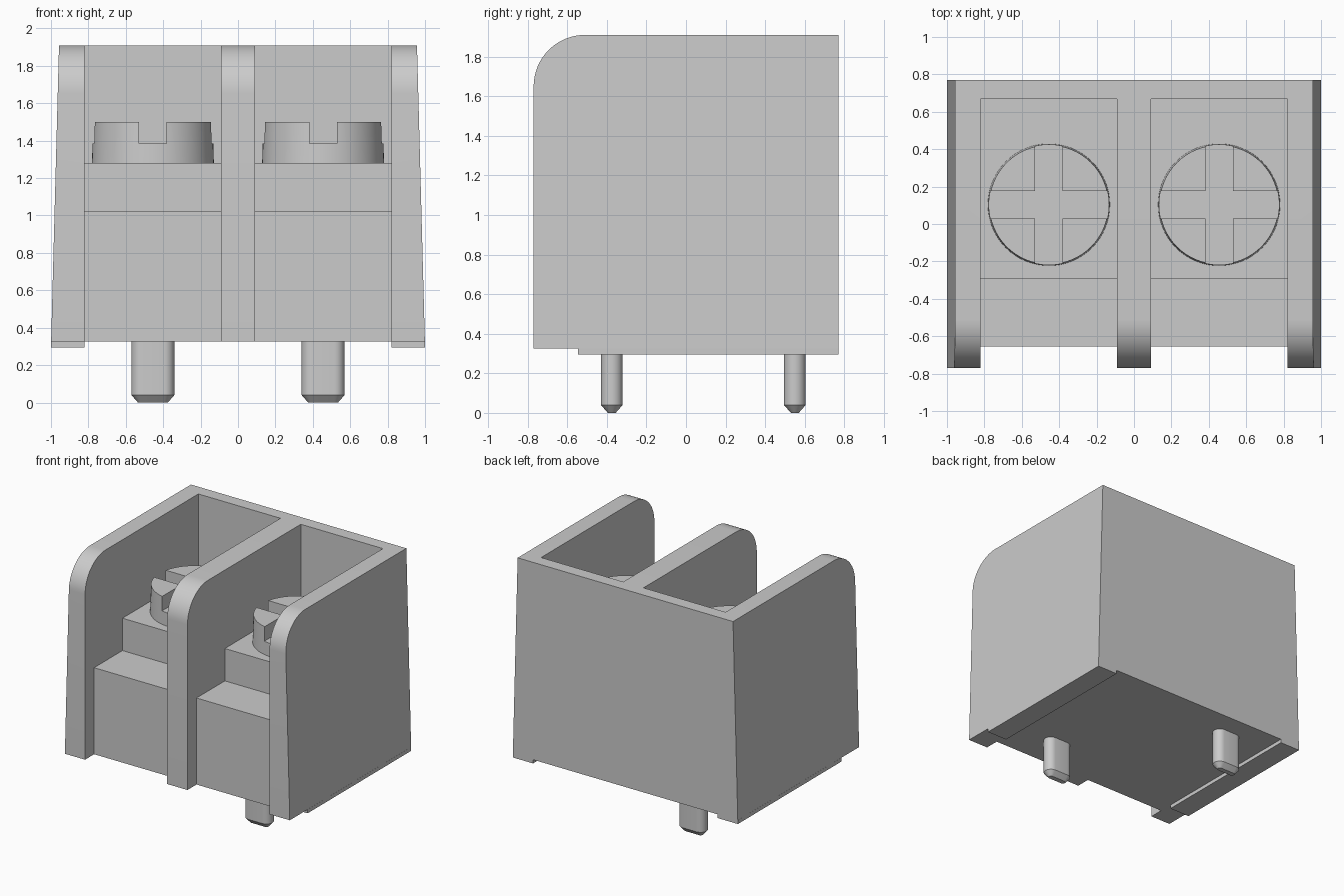
import bpy, bmesh, math

cube = bpy.data.objects.get("Cube")
if cube:
    bpy.data.objects.remove(cube, do_unlink=True)

grey = bpy.data.materials.new("light_grey")
grey.use_nodes = True
COLOUR = (0.6, 0.6, 0.6, 1.0)
grey.diffuse_color = COLOUR
for node in grey.node_tree.nodes:
    if node.type == 'BSDF_PRINCIPLED':
        node.inputs["Base Color"].default_value = COLOUR


def loft(name, rings):
    """Closed solid through rings with equal point counts."""
    bm = bmesh.new()
    loops = [[bm.verts.new(p) for p in ring] for ring in rings]
    n = len(loops[0])
    for a, b in zip(loops, loops[1:]):
        for i in range(n):
            j = (i + 1) % n
            bm.faces.new((a[i], a[j], b[j], b[i]))
    bm.faces.new(loops[0])
    bm.faces.new(loops[-1])
    bmesh.ops.recalc_face_normals(bm, faces=bm.faces)
    mesh = bpy.data.meshes.new(name)
    bm.to_mesh(mesh)
    bm.free()
    ob = bpy.data.objects.new(name, mesh)
    bpy.context.collection.objects.link(ob)
    mesh.materials.append(grey)
    return ob


def prism(name, profile, x0, x1):
    """Extrude a (y, z) profile along x."""
    return loft(name, [[(x, y, z) for y, z in profile] for x in (x0, x1)])


def box(name, x0, x1, y0, y1, z0, z1):
    return prism(name, [(y0, z0), (y1, z0), (y1, z1), (y0, z1)], x0, x1)


def activate(ob):
    bpy.ops.object.select_all(action='DESELECT')
    ob.select_set(True)
    bpy.context.view_layer.objects.active = ob


def cut(ob, cutter):
    """Subtract the cutter and discard it."""
    cutter.hide_render = True
    mod = ob.modifiers.new("cut", 'BOOLEAN')
    mod.operation = 'DIFFERENCE'
    mod.solver = 'EXACT'
    mod.object = cutter
    activate(ob)
    bpy.ops.object.modifier_apply(modifier=mod.name)
    bpy.data.objects.remove(cutter, do_unlink=True)


def smooth(ob):
    activate(ob)
    bpy.ops.object.shade_smooth_by_angle(angle=math.radians(30))


BASE, FLOOR, TOP = 0.295, 0.325, 1.91
FRONT, BACK, R = -0.77, 0.77, 0.26
INNER, DIVIDER, MID = 0.82, 0.09, 0.455

# Housing with rounded upper front edge and tapered sides
profile = [(FRONT, FLOOR), (BACK, FLOOR), (BACK, TOP)]
for i in range(17):
    a = math.pi / 2 * (1 + i / 16)
    profile.append((FRONT + R + R * math.cos(a), TOP - R + R * math.sin(a)))
housing = prism("housing", profile, -1, 1)
for v in housing.data.vertices:
    v.co.x *= 1 - 0.043 * (v.co.z - BASE) / (TOP - BASE)

# Two stepped terminal wells, open at the front and top
well = [(-1, 0.2), (-0.655, 0.2), (-0.655, 1.02), (-0.295, 1.02),
        (-0.295, 1.28), (0.668, 1.28), (0.668, 2.1), (-1, 2.1)]
for s in (-1, 1):
    cut(housing, prism("well_cutter", well, s * DIVIDER, s * INNER))
smooth(housing)

for s, side, pin_y in ((-1, "right", 0.55), (1, "left", -0.375)):
    # Raised strip under each side wall
    box(side + "_foot", s * INNER, s, -0.545, BACK, BASE, FLOOR)

    # Screw head with a cross slot
    cx, cy = s * MID, 0.103
    rings = [[(cx + r * math.cos(math.tau * i / 64), cy + r * math.sin(math.tau * i / 64), z)
              for i in range(64)] for r, z in ((0.326, 1.28), (0.319, 1.50))]
    screw = loft(side + "_screw", rings)
    w = 0.073
    cut(screw, box("slot_cutter", cx - w, cx + w, cy - 0.5, cy + 0.5, 1.385, 1.7))
    cut(screw, box("slot_cutter", cx - 0.5, cx + 0.5, cy - w, cy + w, 1.385, 1.7))
    smooth(screw)

    # Solder pin: rounded flat bar with a chamfered tip
    rings = []
    for r, z in ((0.02, 0), (0.055, 0.04), (0.055, FLOOR)):
        ring = []
        for end in (1, -1):
            for i in range(13):
                a = -math.pi / 2 + math.pi * i / 12
                ring.append((cx + end * (0.06 + r * math.cos(a)),
                             pin_y + end * r * math.sin(a), z))
        rings.append(ring)
    smooth(loft(side + "_pin", rings))
